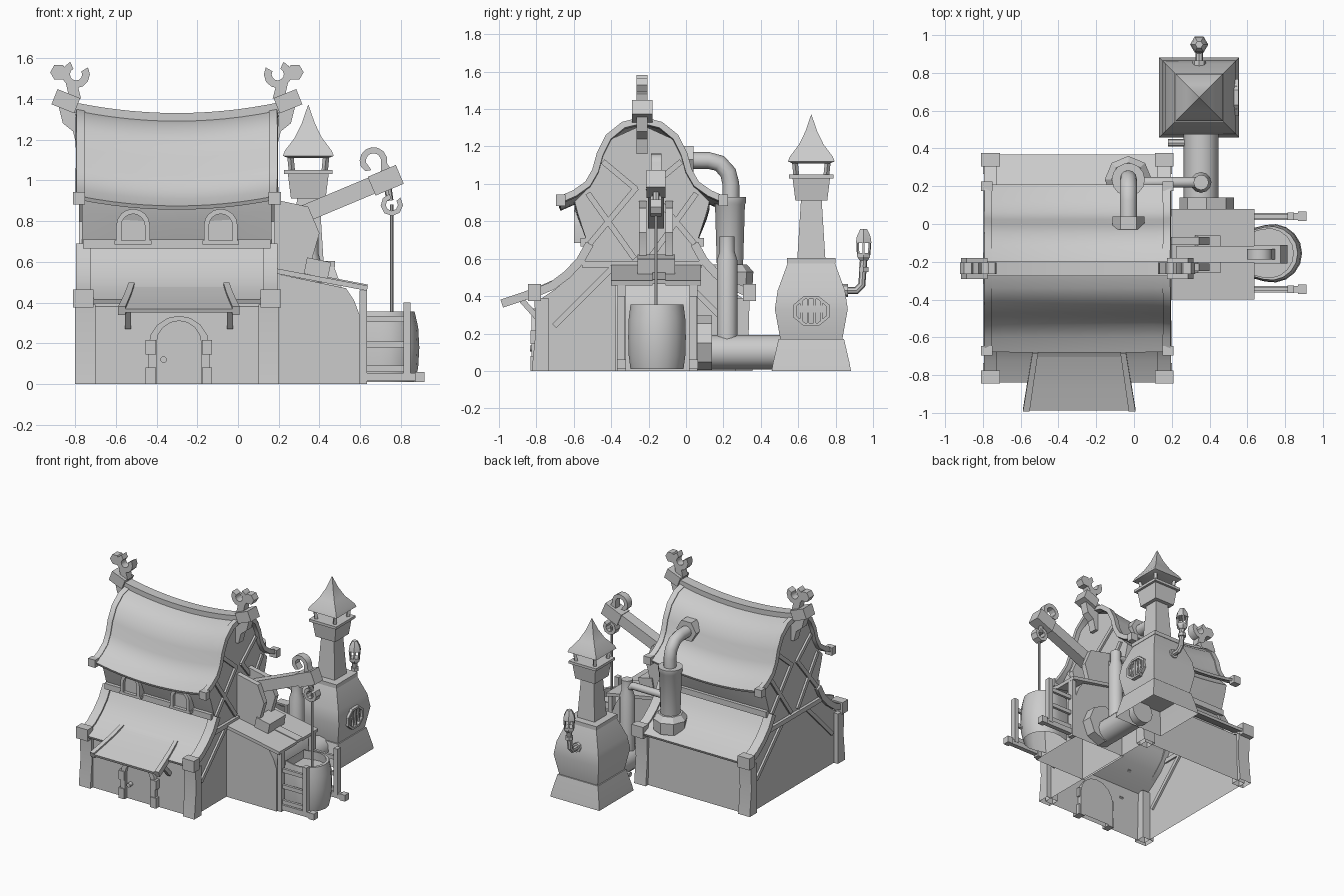
import bpy, bmesh, math
from mathutils import Vector

cube = bpy.data.objects.get("Cube")
if cube:
    bpy.data.objects.remove(cube, do_unlink=True)

grey = bpy.data.materials.new("plain grey")
grey.use_nodes = True
grey.diffuse_color = (0.6, 0.6, 0.6, 1)
grey.node_tree.nodes["Principled BSDF"].inputs["Base Color"].default_value = (0.6, 0.6, 0.6, 1)

YC, XC = -0.235, -0.30          # house centre
made = []


def add(name, bm):
    bmesh.ops.recalc_face_normals(bm, faces=bm.faces)
    # Parts standing on the ground are open underneath
    ground = [f for f in bm.faces if all(abs(v.co.z) < 1e-5 for v in f.verts)]
    bmesh.ops.delete(bm, geom=ground, context="FACES_ONLY")
    me = bpy.data.meshes.new(name)
    bm.to_mesh(me)
    bm.free()
    me.materials.append(grey)
    ob = bpy.data.objects.new(name, me)
    bpy.context.collection.objects.link(ob)
    made.append(ob)
    return ob


def droop(x, z):
    """Swayback of the house along its length, stronger towards the top."""
    t = (x - XC) / 0.49
    return z - 0.05 * (1 - t * t) * min(1, max(0, (z - 0.68) / 0.2))


def loft(name, pts, axis, a, b, n=1, sag=False, closed=True, thick=0):
    """Extrude a profile along x (y,z points) or y (x,z points)."""
    bm = bmesh.new()
    rings = []
    for i in range(n + 1):
        u = a + (b - a) * i / n
        rings.append([bm.verts.new((u, p, droop(u, z) if sag else z) if axis == "x" else (p, u, z))
                      for p, z in pts])
    m = len(pts)
    for r, q in zip(rings, rings[1:]):
        for j in range(m if closed else m - 1):
            k = (j + 1) % m
            bm.faces.new((r[j], r[k], q[k], q[j]))
    if closed:
        bm.faces.new(rings[0])
        bm.faces.new(rings[-1])
    ob = add(name, bm)
    if thick:
        mod = ob.modifiers.new("thickness", "SOLIDIFY")
        mod.thickness, mod.offset = thick, 0
    return ob


def box(name, c, size, tilt=0):
    bm = bmesh.new()
    bmesh.ops.create_cube(bm, size=1)
    for v in bm.verts:
        v.co = Vector(v.co) * Vector(size)
    ob = add(name, bm)
    ob.location, ob.rotation_euler = c, (0, tilt, 0)
    return ob


def beam(name, a, b, w, d=None):
    a, b = Vector(a), Vector(b)
    ob = box(name, (a + b) / 2, (w, d or w, (b - a).length))
    ob.rotation_euler = (b - a).to_track_quat("Z", "Y").to_euler()
    return ob


def stack(name, loops, caps):
    """Skin a list of vertex rings, closing the ring numbers in caps."""
    bm = bmesh.new()
    loops = [[bm.verts.new(co) for co in loop] for loop in loops]
    for p, q in zip(loops, loops[1:]):
        for i in range(len(p)):
            bm.faces.new((p[i], p[i - 1], q[i - 1], q[i]))
    for c in caps:
        bm.faces.new(loops[c])
    return add(name, bm)


def turned(name, x, y, rings, sides, turn=0):
    angles = [turn + math.tau * i / sides for i in range(sides)]
    return stack(name, [[(x + r * math.cos(a), y + r * math.sin(a), z) for a in angles] for r, z in rings], (0, -1))


def square(name, x, y, rings):
    return turned(name, x, y, [(w * math.sqrt(2), z) for w, z in rings], 4, math.pi / 4)


def tube(name, pts, r, res=4):
    cu = bpy.data.curves.new(name, "CURVE")
    cu.dimensions, cu.bevel_depth, cu.bevel_resolution, cu.use_fill_caps = "3D", r, res, True
    sp = cu.splines.new("POLY")
    sp.points.add(len(pts) - 1)
    for p, co in zip(sp.points, pts):
        p.co = (*co, 1)
    cu.materials.append(grey)
    ob = bpy.data.objects.new(name, cu)
    bpy.context.collection.objects.link(ob)
    made.append(ob)


def arc(cx, cz, r, a0, a1, n, squash=1):
    return [(cx + r * math.cos(math.radians(a0 + (a1 - a0) * i / n)),
             cz + squash * r * math.sin(math.radians(a0 + (a1 - a0) * i / n))) for i in range(n + 1)]


def band(cx, cz, ro, ri, a0, a1, n, squash=1):
    return arc(cx, cz, ro, a0, a1, n, squash) + arc(cx, cz, ri, a1, a0, n, squash)


def archway(cx, w, top, z0=0.0):
    return [(cx + w, z0)] + arc(cx, top - w, w, 0, 180, 8) + [(cx - w, z0)]


# House body with gables
half = [(.56, 0), (.55, .38), (.46, .44), (.39, .50), (.32, .57), (.285, .66), (.345, .85), (.36, .91),
        (.28, .99), (.235, 1.12), (.175, 1.24)]
body = [(YC - d, z) for d, z in half] + [(YC, 1.32)] + [(YC + d, z) for d, z in reversed(half)]
loft("house_body", body, "x", -.765, .165, 8, sag=True)

# Roofs, verge trims, corner posts
upper = [(0, 1.34), (.1, 1.315), (.18, 1.25), (.225, 1.16), (.25, 1.07), (.29, 1.0), (.36, .95), (.44, .915)]
lower = [(.28, .68), (.33, .59), (.40, .515), (.48, .455), (.60, .405)]
for s, side in ((-1, "front"), (1, "back")):
    for name, prof, inner, thick in (("upper", upper, .455, .035), ("lower", lower, .425, .045)):
        pts = [(YC + s * d, z) for d, z in prof]
        loft(f"{side}_{name}_roof", pts, "x", -.78, .18, 12, True, False, .02)
        for sx in (-1, 1):
            loft(f"{side}_{name}_verge", pts, "x", XC + sx * inner, XC + sx * .495, 1, True, False, thick)
    box(f"{side}_middle_beam", (XC, YC + s * .30, .688), (.92, .06, .045))
    for sx in (-1, 1):
        box("lower_eave_block", (XC + sx * .46, YC + s * .575, .42), (.10, .07, .09))
        box("upper_eave_block", (XC + sx * .48, YC + s * .435, .912), (.06, .05, .06))
        loft("corner_post", [(YC + s * d, z) for d, z in ((.50, 0), (.59, 0), (.57, .2), (.575, .39), (.50, .39))],
             "x", XC + sx * .40, XC + sx * .50)
        # Gable timbers
        gx = XC + sx * .465
        for (d0, z0), (d1, z1) in (((.47, .24), (.15, .56)), ((.29, .95), (.04, .60)), ((.28, .68), (.03, .98)),
                                   ((.21, 1.12), (.03, .97))):
            beam("gable_brace", (gx, YC + s * d0, z0), (gx, YC + s * d1, z1), .03)
for sx in (-1, 1):
    gx = XC + sx * .47
    beam("gable_cross_beam", (gx, YC - .32, .57), (gx, YC + .32, .57), .035)

# Ridge beam with ornaments
loft("ridge_beam", [(YC - .04, 1.33), (YC + .04, 1.33), (YC + .04, 1.38), (YC - .04, 1.38)],
     "x", -.82, .22, 14, True)
for sx in (-1, 1):
    def mx(pts):
        return [(XC + sx * p, z) for p, z in pts]
    box("ridge_end_block", (XC + sx * .545, YC, 1.388), (.12, .11, .08), -sx * .38)
    loft("ridge_bracket", mx([(.46, 1.36), (.58, 1.36), (.56, 1.28), (.51, 1.24), (.49, 1.16), (.46, 1.16)]),
         "y", YC - .03, YC + .03)
    loft("ornament_stem", mx([(.47, 1.40), (.53, 1.41), (.55, 1.50), (.49, 1.48)]), "y", YC - .03, YC + .03)
    loft("ornament_jaw", mx(band(.495, 1.52, .068, .03, 150, 425, 9)), "y", YC - .03, YC + .03)
    loft("ornament_knob", mx(arc(.58, 1.53, .042, 0, 300, 5)), "y", YC - .03, YC + .03)

# Arched windows under the upper eave
for wx in (-.515, -.085):
    outer, inner = archway(wx, .083, .86, .69), archway(wx, .058, .835, .69)
    loft("window_frame", outer + inner[::-1], "y", -.60, -.5)
    loft("window_pane", inner, "y", -.575, -.5)
    box("window_sill", (wx, -.57, .695), (.18, .06, .02))

# Door with stone arch
loft("door_arch", archway(-.29, .15, .335) + archway(-.29, .11, .31)[::-1], "y", -.825, -.76)
loft("door_panel", archway(-.29, .112, .312), "y", -.80, -.76)
for sx in (-1, 1):
    for z, h in ((.04, .08), (.18, .07)):
        box("door_stone", (-.29 + sx * .138, -.80, z), (.05, .065, h))
tube("door_handle", [(-.365, -.80, .12), (-.365, -.835, .12)], .016)

# Canopy over the door, resting on the roof and flaring outwards
slope = [(-.675, .478), (-.78, .43), (-.88, .395), (-.985, .36)]
canopy = [loft("canopy", slope, "x", -.53, -.05, 1, False, False, .02)]
for x0 in (-.54, -.07):
    canopy.append(loft("canopy_trim", slope, "x", x0, x0 + .03, 1, False, False, .045))
for ob in canopy:
    for v in ob.data.vertices:
        v.co.x = -.29 + (v.co.x + .29) * (1 + .65 * (-.69 - v.co.y))
for sx in (-1, 1):
    beam("canopy_strut", (-.29 + sx * .25, -.79, .28), (-.29 + sx * .25, -.88, .38), .03)

# Side shed with planked roof
loft("shed", [(.15, 0), (.60, 0), (.60, .33), (.57, .41), (.53, .47), (.15, .55)], "y", -.38, .06)
for y, w, lift in ((-.29, .22, 0), (-.145, .07, .006), (-.015, .19, 0)):
    beam("shed_roof_plank", (.16, y, .56 + lift), (.635, y, .47 + lift), w, .025)

# Crane
for y in (-.23, -.09):
    loft("crane_side_plate", [(.16, .54), (.37, .54), (.365, .62), (.40, .74), (.345, .87), (.16, .91)],
         "y", y - .02, y + .02)
box("crane_foot", (.39, -.16, .57), (.12, .2, .08), .2)
beam("crane_boom", (.24, -.16, .80), (.73, -.16, 1.005), .085)
box("boom_head", (.725, -.16, 1.0), (.15, .10, .10), -.40)
curl = arc(.665, 1.095, .068, -10, 205, 8) + [(.625, 1.045), (.655, 1.05)] + arc(.665, 1.095, .038, 190, -10, 6)
loft("boom_curl", curl + [(.70, 1.03), (.76, 1.04)], "y", -.188, -.132)
loft("hook_clamp", band(.755, .88, .055, .03, 100, 400, 7), "y", -.19, -.13)
tube("hook_link", [(.735, -.16, .97), (.745, -.16, .90)], .018, 2)
tube("hook_rod", [(.755, -.16, .88), (.755, -.16, .30)], .009, 1)

# Rounded tub with bulging staves
plan = [(.60, -.125)] + arc(.735, 0, .155, -105, 105, 10) + [(.60, .125)]
stack("tub", [[(.60 + (x - .60) * k, -.155 + y * k, z) for x, y in plan] for z, k in
              ((.01, .92), (.08, .98), (.18, 1), (.28, .98), (.355, .92), (.355, .84), (.29, .86))], (-1,))

# Rails and fences beside the tub
for y in (-.345, .04):
    box("floor_rail", (.75, y, .035), (.30, .035, .04))
    box("rail_stop", (.892, y, .035), (.045, .05, .05))
    box("fence_post_outer", (.83, y, .22), (.035, .04, .36))
    box("fence_post_inner", (.615, y, .23), (.035, .045, .46))
    for z in (.075, .195, .32):
        box("fence_slat", (.72, y, z), (.21, .02, .03))

# Furnace with square chimney
fx, fy = .345, .67
square("furnace_plinth", fx, fy, [(.212, 0), (.205, .04), (.175, .17)])
square("furnace_body", fx, fy, [(.165, .165), (.195, .33), (.18, .43), (.125, .58)])
square("furnace_collar", fx, fy, [(.13, .575), (.13, .605)])
square("chimney_stack", fx, fy, [(.075, .60), (.055, .92)])
square("chimney_crown", fx, fy, [(.085, .91), (.10, 1.03), (.118, 1.03), (.118, 1.05), (.09, 1.05)])
for sx in (-1, 1):
    for sy in (-1, 1):
        beam("crown_post", (fx + sx * .08, fy + sy * .08, 1.04), (fx + sx * .09, fy + sy * .09, 1.14), .022)
square("chimney_roof", fx, fy, [(.10, 1.11), (.125, 1.12), (.115, 1.145), (.066, 1.21), (.032, 1.28), (.001, 1.37)])
loft("grate_frame", band(fy, .32, .105, .085, 22.5, 382.5, 8, .82), "x", .48, .553)
for i in range(4):
    box("grate_bar", (.535, fy - .054 + .036 * i, .32), (.02, .012, .13))

# Lantern on a bent pipe
tube("lantern_wall_plate", [(fx, .82, .43), (fx, .865, .43)], .035, 2)
tube("lantern_pipe", [(fx, .82, .43), (fx, .91, .43), (fx, .94, .46), (fx, .95, .60)], .02, 2)
turned("lantern_collar", fx, .95, [(.03, .53), (.03, .555)], 6)
turned("lantern_base", fx, .95, [(.025, .59), (.04, .61), (.04, .63)], 6)
for i in range(6):
    c, s = math.cos(math.tau * i / 6), math.sin(math.tau * i / 6)
    beam("lantern_bar", (fx + .034 * c, .95 + .034 * s, .62), (fx + .038 * c, .95 + .038 * s, .69), .01)
turned("lantern_cap", fx, .95, [(.048, .685), (.042, .72), (.02, .76)], 6)

# Pipes at the back
tube("roof_flange", [(-.03, -.03, 1.13), (-.03, .04, 1.13)], .085, 1)
tube("roof_pipe", [(-.03, -.03, 1.125), (-.03, .12, 1.125), (-.03, .18, 1.11), (-.03, .225, 1.06),
                   (-.03, .24, 1.0), (-.03, .24, .9)], .045)
turned("boiler", -.03, .235, [(.07, .50), (.082, .89), (.088, .90), (.088, .93)], 14)
turned("boiler_foot", -.03, .235, [(.12, .44), (.125, .53), (.09, .57)], 8)
tube("link_pipe", [(.0, .22, .68), (.30, .22, .68), (.345, .22, .66), (.355, .22, .55)], .028)
turned("riser_pipe", .355, .22, [(.055, .08), (.055, .59), (.04, .64), (.04, .72)], 12)
tube("furnace_duct", [(.355, .05, .10), (.355, .52, .10)], .092)
tube("duct_flange", [(.385, .05, .15), (.385, .14, .15)], .145, 2)
tube("valve_stub", [(.18, .43, .10), (.30, .43, .10)], .02, 2)

# Turn curves and modifiers into mesh, then smooth curves and keep edges sharp
bpy.ops.object.select_all(action="DESELECT")
for ob in made:
    ob.select_set(True)
bpy.context.view_layer.objects.active = made[0]
bpy.ops.object.convert(target="MESH")
bpy.ops.object.shade_smooth_by_angle(angle=math.radians(32))
